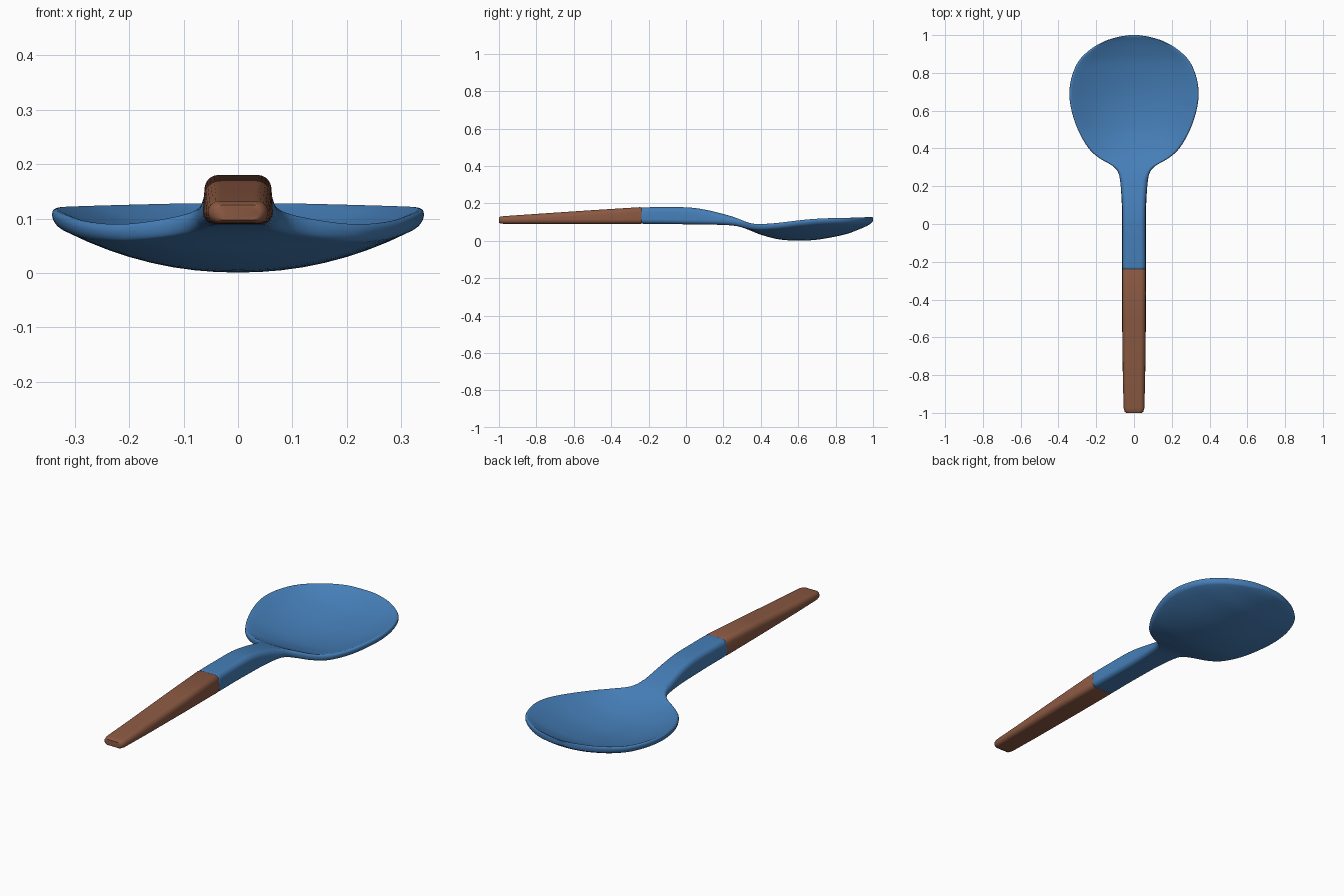
import bpy, bmesh, math


def section(w, zc, ze, h, taper):
    """Rounded bar cross-section whose middle sags from ze (rim) to zc (centre)."""
    r = min(0.024, 0.95 * h, 0.95 * w)
    pts = []
    for cx, cz, start in ((1, 1, 0), (-1, 1, 90), (-1, -1, 180), (1, -1, 270)):
        for k in range(6):
            a = math.radians(start + 18 * k)
            pts.append((cx * (w - r) + r * math.cos(a), cz * (h - r) + r * math.sin(a)))
        if cz * cx > 0 or start in (90, 270):
            # subdivide the long top and bottom edges
            if start in (0, 180):
                for k in range(1, 16):
                    pts.append((cx * (w - r) * (1 - k / 8), cz * h))
    out = []
    for x, z in pts:
        u = min(1, abs(x) / w)
        xs = x * (1 - taper * z / h)
        out.append((xs, zc + (ze - zc) * u ** 2.1 + z))
    return out


def catmull(rows, n):
    """Smooth interpolation of the station table."""
    res = []
    for i in range(len(rows) - 1):
        p = [rows[max(0, i - 1)], rows[i], rows[i + 1], rows[min(len(rows) - 1, i + 2)]]
        for k in range(n):
            t = k / n
            res.append([b + 0.5 * t * (c - a + t * (2*a - 5*b + 4*c - d + t * (3*(b - c) + d - a)))
                        for a, b, c, d in zip(*p)])
    return res + [list(rows[-1])]


def loft(name, rows, color, taper):
    bm = bmesh.new()
    rings = []
    for y, w, zc, ze, h in rows:
        tp = taper if h > 0.025 else 0
        rings.append([bm.verts.new((x, y, z)) for x, z in section(w, zc, ze, h, tp)])
    n = len(rings[0])
    for a, b in zip(rings, rings[1:]):
        for i in range(n):
            j = (i + 1) % n
            bm.faces.new((a[i], a[j], b[j], b[i]))
    bm.faces.new(rings[0])
    bm.faces.new(rings[-1])
    bmesh.ops.recalc_face_normals(bm, faces=bm.faces)
    me = bpy.data.meshes.new(name)
    bm.to_mesh(me)
    bm.free()
    ob = bpy.data.objects.new(name, me)
    bpy.context.collection.objects.link(ob)
    mat = bpy.data.materials.new(name + "_colour")
    mat.diffuse_color = color
    me.materials.append(mat)
    bpy.ops.object.select_all(action='DESELECT')
    ob.select_set(True)
    bpy.context.view_layer.objects.active = ob
    bpy.ops.object.shade_smooth_by_angle(angle=math.radians(40))
    return ob


# Spoon neck and bowl stations: y, half width, centre z, rim z, half thickness
spoon = [
    (-0.235, 0.060, 0.135, 0.135, 0.041),
    (-0.225, 0.063, 0.135, 0.135, 0.044),
    (-0.100, 0.062, 0.135, 0.135, 0.045),
    (0.020, 0.062, 0.133, 0.133, 0.045),
    (0.120, 0.064, 0.125, 0.125, 0.038),
    (0.220, 0.072, 0.111, 0.111, 0.027),
    (0.275, 0.085, 0.099, 0.099, 0.021),
    (0.310, 0.117, 0.086, 0.089, 0.018),
    (0.350, 0.185, 0.069, 0.079, 0.016),
    (0.400, 0.240, 0.049, 0.077, 0.016),
    (0.490, 0.293, 0.025, 0.085, 0.016),
    (0.590, 0.328, 0.017, 0.098, 0.016),
    (0.680, 0.342, 0.020, 0.107, 0.016),
    (0.770, 0.332, 0.033, 0.111, 0.016),
    (0.860, 0.295, 0.053, 0.112, 0.016),
    (0.925, 0.230, 0.077, 0.113, 0.016),
    (0.968, 0.155, 0.096, 0.114, 0.016),
    (0.990, 0.085, 0.109, 0.115, 0.015),
    (1.000, 0.025, 0.115, 0.115, 0.010),
]
loft("spoon_head", catmull(spoon, 4), (0.06, 0.21, 0.48, 1), 0.05)

# Wooden grip, flat underneath and tapering toward its end
grip = [(-1.0, 0.040, 0.111, 0.111, 0.014), (-0.994, 0.049, 0.111, 0.111, 0.018),
        (-0.975, 0.055, 0.1115, 0.1115, 0.0205), (-0.8, 0.059, 0.117, 0.117, 0.027),
        (-0.5, 0.062, 0.127, 0.127, 0.037), (-0.245, 0.063, 0.135, 0.135, 0.045),
        (-0.235, 0.060, 0.135, 0.135, 0.041)]
loft("wooden_grip", grip, (0.26, 0.10, 0.055, 1), 0.05)
